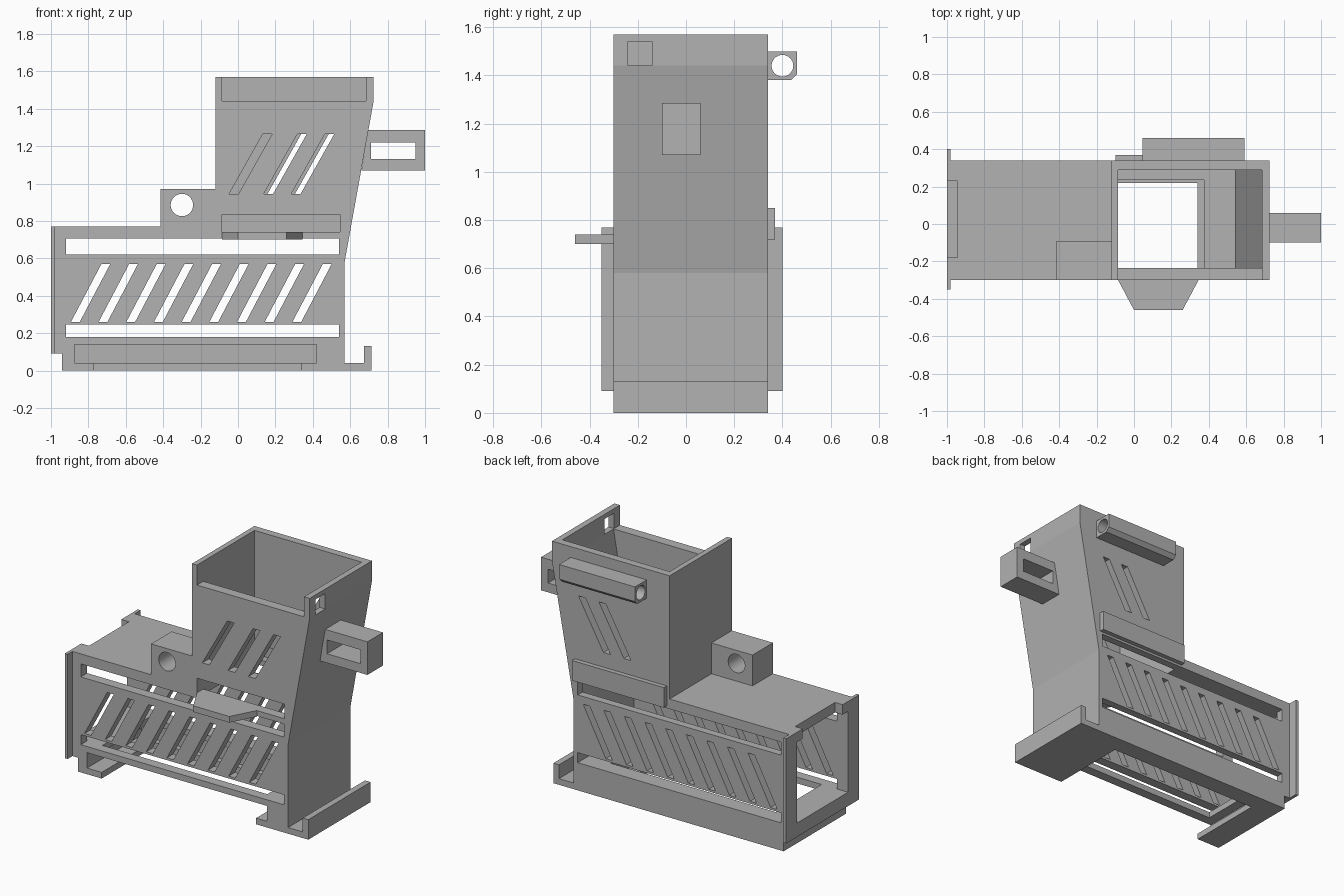
import bpy, bmesh, math
from mathutils import Vector

cube = bpy.data.objects.get("Cube")
if cube:
    bpy.data.objects.remove(cube, do_unlink=True)

grey = bpy.data.materials.new("plain grey")
grey.use_nodes = True
COLOUR = (0.445, 0.445, 0.445, 1)
grey.diffuse_color = COLOUR
grey.node_tree.nodes["Principled BSDF"].inputs["Base Color"].default_value = COLOUR


def prism(name, pts, axis, a, b):
    """Extrude a flat outline along one axis, from a to b."""
    place = {"x": lambda u, v: (a, u, v),
             "y": lambda u, v: (u, a, v),
             "z": lambda u, v: (u, v, a)}[axis]
    step = Vector([(b - a) * (axis == k) for k in "xyz"])
    bm = bmesh.new()
    face = bm.faces.new([bm.verts.new(place(*p)) for p in pts])
    ext = bmesh.ops.extrude_face_region(bm, geom=[face])
    bmesh.ops.translate(bm, vec=step,
                        verts=[g for g in ext["geom"] if isinstance(g, bmesh.types.BMVert)])
    bmesh.ops.recalc_face_normals(bm, faces=bm.faces)
    mesh = bpy.data.meshes.new(name)
    bm.to_mesh(mesh)
    bm.free()
    mesh.materials.append(grey)
    obj = bpy.data.objects.new(name, mesh)
    bpy.context.scene.collection.objects.link(obj)
    return obj


def box(name, x, y, z):
    return prism(name, [(x[0], z[0]), (x[1], z[0]), (x[1], z[1]), (x[0], z[1])], "y", *y)


def circle(cx, cy, r, n=32):
    return [(cx + r * math.cos(math.tau * i / n), cy + r * math.sin(math.tau * i / n))
            for i in range(n)]


def cut(target, cutter):
    """Subtract the cutter from the target and discard the cutter."""
    mod = target.modifiers.new("cut", "BOOLEAN")
    mod.operation = "DIFFERENCE"
    mod.solver = "EXACT"
    mod.object = cutter
    bpy.context.view_layer.update()
    graph = bpy.context.evaluated_depsgraph_get()
    mesh = bpy.data.meshes.new_from_object(target.evaluated_get(graph))
    target.modifiers.clear()
    target.data = mesh
    bpy.data.objects.remove(cutter, do_unlink=True)


def slanted_slot(x, z0, z1, lean, width, y):
    return prism("slot_cutter", [(x, z0), (x + width, z0), (x + width + lean, z1),
                                 (x + lean, z1)], "y", *y)


# Housing: low box with a flared hopper tower and a lipped foot
housing = prism("housing", [
    (-1, .09), (-.94, .09), (-.94, 0), (.715, 0), (.715, .13), (.675, .13), (.675, .04),
    (.57, .04), (.57, .58), (.725, 1.44), (.725, 1.57), (-.12, 1.57), (-.12, .77), (-1, .77)],
    "y", -.30, .34)

# Hollow interior, open at the hopper top and the end
cut(housing, prism("cavity_cutter", [
    (-1.1, .18), (.54, .18), (.54, .58), (.685, 1.44), (.685, 1.7), (-.085, 1.7),
    (-.085, .705), (-1.1, .705)], "y", -.235, .29))

THROUGH = (-.5, .5)
# Openings: T-shaped track, floor hole, roof notch, hopper notch, gate, window, long slots
for x, y, z in [
    ((-.875, .42), (-.5, .26), (.04, .14)),
    ((-.77, .34), (-.5, .22), (-.1, .06)),
    ((-.81, .375), (-.235, .235), (.1, .22)),
    ((-1.1, -.945), (-.18, .23), (.6, .9)),
    ((-.085, .685), (-.5, -.2), (1.44, 1.7)),
    ((-.085, .545), THROUGH, (.74, .835)),
    ((.6, .8), (-.24, -.14), (1.44, 1.54)),
    ((-.92, .54), THROUGH, (.62, .705)),
    ((-.92, .54), THROUGH, (.18, .245)),
]:
    cut(housing, box("opening_cutter", x, y, z))

# Slanted vents in the box and in the hopper
for i in range(9):
    cut(housing, slanted_slot(-.893 + .148 * i, .26, .57, .163, .047, THROUGH))
for x in (-.047, .138, .285):
    cut(housing, slanted_slot(x, .945, 1.265, .18, .05, (-.5, 0)))
for x in (.158, .305):
    cut(housing, slanted_slot(x, .945, 1.265, .18, .05, (0, .5)))

# End flanges
box("front_flange", (-1, -.98), (-.35, -.30), (.09, .77))
box("back_flange", (-1, -.98), (.34, .40), (.09, .77))

# Mounting block with a round hole
block = box("mounting_block", (-.415, -.115), (-.30, -.09), (.77, .97))
cut(block, prism("bore_cutter", circle(-.30, .885, .06), "y", -.5, .2))

# Gate shelf in front and gate stop at the back
prism("gate_shelf", [(-.085, -.30), (0, -.46), (.26, -.46), (.345, -.30)], "z", .70, .74)
box("gate_stop", (-.10, .56), (.34, .37), (.72, .85))

# Side latch loop, its inner edge following the sloping wall
latch = prism("side_latch", [(.66, 1.07), (1, 1.07), (1, 1.285), (.695, 1.285)],
              "y", -.10, .06)
cut(latch, box("latch_cutter", (.71, .95), (-.3, .3), (1.13, 1.22)))

# Hinge tube on the back
tube = prism("hinge_tube", [(.34, 1.38), (.435, 1.38), (.46, 1.405), (.46, 1.50), (.34, 1.50)],
             "x", .045, .59)
cut(tube, prism("pin_cutter", circle(.40, 1.44, .045), "x", -.2, .9))
